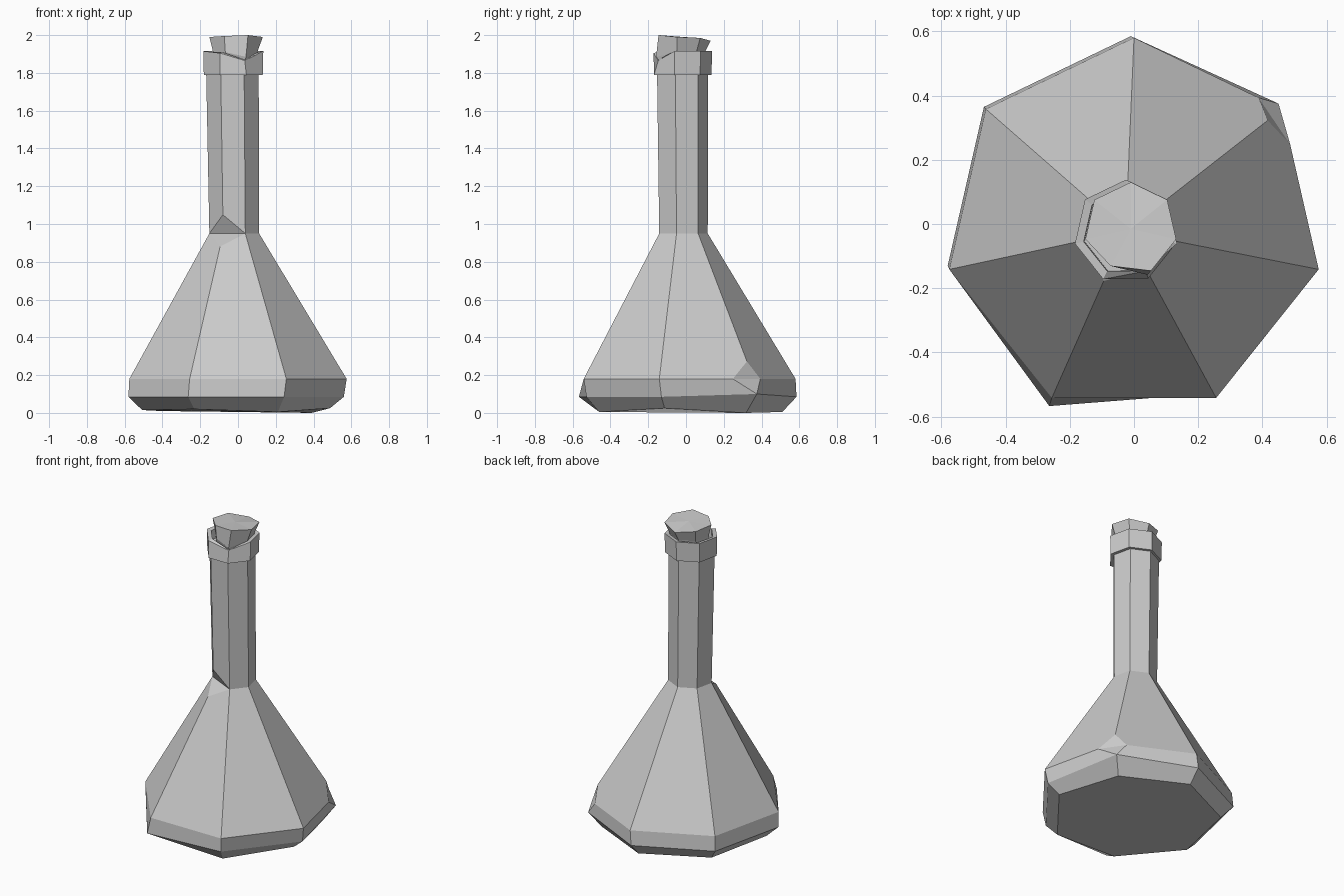
import bpy, bmesh
from math import sin, cos, tau
from mathutils import Vector

SIDES = 7
cube = bpy.data.objects.get("Cube")
if cube:
    bpy.data.objects.remove(cube, do_unlink=True)

grey = bpy.data.materials.new("plain grey")
grey.use_nodes = True
colour = (0.6, 0.6, 0.6, 1)
grey.diffuse_color = colour
grey.node_tree.nodes["Principled BSDF"].inputs["Base Color"].default_value = colour


def ring(bm, x, y, z, r):
    """Seven corners, starting at the back and going clockwise from above."""
    return [bm.verts.new((x + r * sin(tau * k / SIDES), y + r * cos(tau * k / SIDES), z))
            for k in range(SIDES)]


def bridge(bm, low, high):
    for k in range(SIDES):
        n = (k + 1) % SIDES
        bm.faces.new((low[k], high[k], high[n], low[n]))


def chip(bm, corner, ends, amounts):
    """Break a corner away; ends are its neighbours up, one side, down, other side."""
    cuts = []
    for end, amount in zip(ends, amounts):
        if amount < 1:
            edge = bm.edges.get((corner, end))
            end = bmesh.utils.edge_split(edge, corner, amount)[1]
        cuts.append(end)
    for a, b in zip(cuts, cuts[1:] + cuts[:1]):
        face = next(f for f in corner.link_faces if a in f.verts and b in f.verts)
        bmesh.utils.face_split(face, a, b)
    bmesh.ops.delete(bm, geom=[corner], context='VERTS')
    up, side, down, other = cuts
    bm.faces.new((up, side, other))
    bm.faces.new((side, down, other))


def finish(bm, name):
    bmesh.ops.recalc_face_normals(bm, faces=bm.faces)
    mesh = bpy.data.meshes.new(name)
    bm.to_mesh(mesh)
    bm.free()
    mesh.materials.append(grey)
    obj = bpy.data.objects.new(name, mesh)
    bpy.context.collection.objects.link(obj)


# Flask body and neck
bm = bmesh.new()
base = ring(bm, -0.01, 0, 0.01, 0.51)
lower = ring(bm, -0.01, 0, 0.085, 0.585)
upper = ring(bm, 0, -0.01, 0.18, 0.59)
shoulder = ring(bm, -0.02, -0.02, 0.95, 0.135)
neck_top = ring(bm, -0.03, -0.025, 1.85, 0.143)
rings = [base, lower, upper, shoulder, neck_top]
for low, high in zip(rings, rings[1:]):
    bridge(bm, low, high)
bm.faces.new(base)
bm.faces.new(neck_top)
for k, z in enumerate((0.005, 0, 0.025, 0.005, 0.02, 0.015, 0.01)):
    base[k].co.z = z
lower[1].co = (0.45, 0.375, 0.1)
lower[4].co.y -= 0.04
# Chips at the shoulder and the bottom edge
chip(bm, shoulder[4], (neck_top[4], shoulder[3], upper[4], shoulder[5]), (0.11, 1, 0.09, 1))
chip(bm, upper[1], (shoulder[1], upper[0], lower[1], upper[2]), (0.12, 0.16, 1, 0.22))
finish(bm, "flask")

# Collar around the mouth, with a dented front corner
bm = bmesh.new()
outer_low = ring(bm, -0.025, -0.025, 1.79, 0.16)
outer_high = ring(bm, -0.025, -0.025, 1.915, 0.163)
inner_high = ring(bm, -0.025, -0.025, 1.91, 0.135)
inner_low = ring(bm, -0.025, -0.025, 1.79, 0.13)
loop = [outer_low, outer_high, inner_high, inner_low]
for a, b in zip(loop, loop[1:] + loop[:1]):
    bridge(bm, a, b)
outer_high[3].co += Vector((-0.01, 0.025, -0.05))
inner_high[3].co.z -= 0.04
outer_high[4].co.z -= 0.01
finish(bm, "collar")

# Stopper, slightly tilted
bm = bmesh.new()
stopper_low = ring(bm, -0.015, -0.02, 1.84, 0.115)
stopper_mid = ring(bm, -0.015, -0.02, 1.91, 0.12)
stopper_top = ring(bm, -0.01, -0.015, 1.99, 0.145)
bridge(bm, stopper_low, stopper_mid)
bridge(bm, stopper_mid, stopper_top)
bm.faces.new(stopper_low)
bmesh.ops.poke(bm, faces=[bm.faces.new(stopper_top)])
for k, z in enumerate((1.97, 1.985, 1.99, 2.0, 1.995, 1.99, 1.985)):
    stopper_top[k].co.z = z
stopper_top[4].co.y += 0.015
stopper_mid[3].co += Vector((0.005, -0.03, -0.025))
finish(bm, "stopper")
